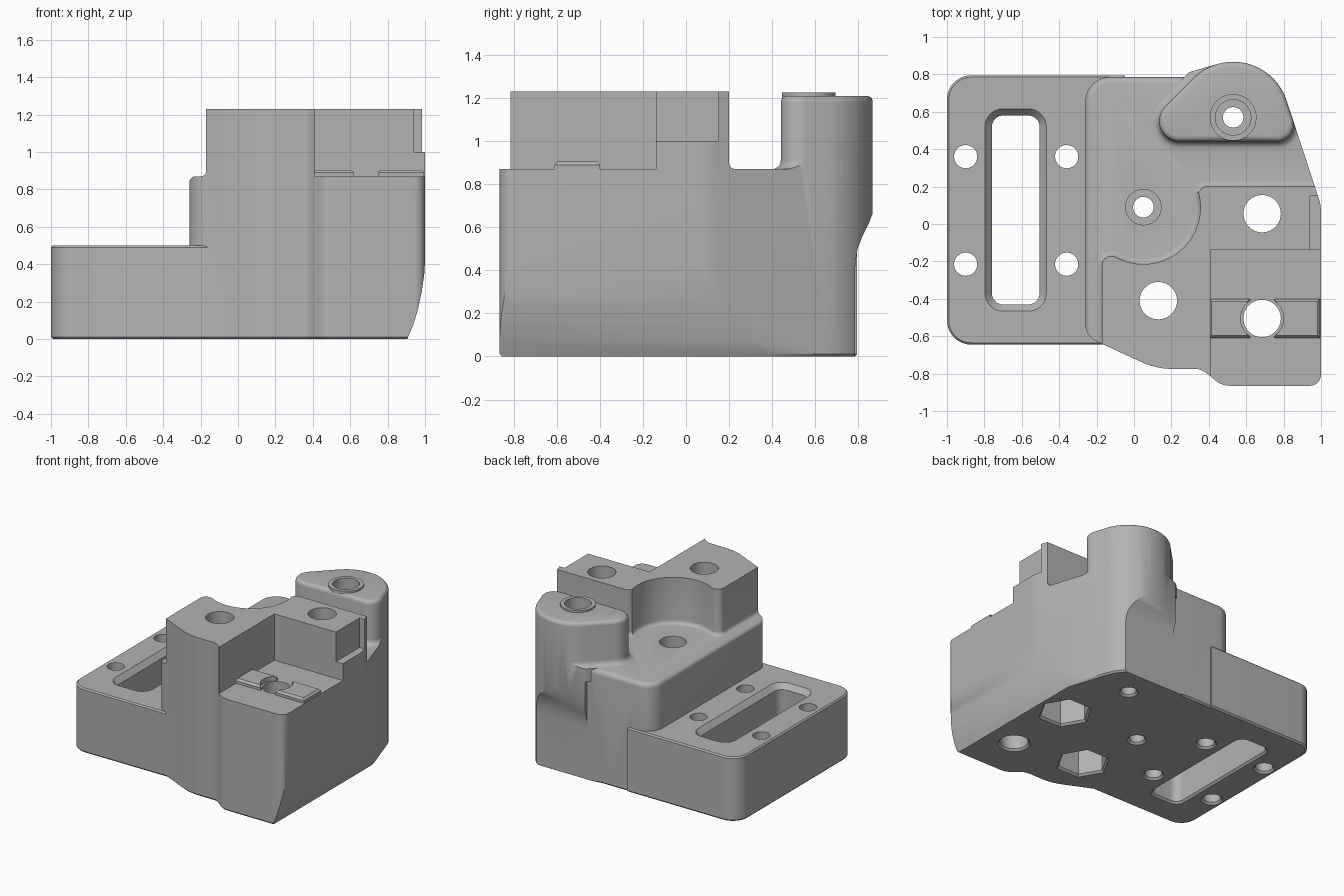
import bpy, bmesh
from math import sin, cos, radians, tan, pi
from mathutils import Vector, Matrix

cube = bpy.data.objects.get("Cube")
if cube:
    bpy.data.objects.remove(cube)

grey = bpy.data.materials.new("plastic grey")
grey.use_nodes = True
GREY = (0.45, 0.45, 0.45, 1)
grey.diffuse_color = GREY
grey.node_tree.nodes["Principled BSDF"].inputs["Base Color"].default_value = GREY


def rounded(corners, steps=10):
    """Counter-clockwise outline from (x, y, radius) corners."""
    out = []
    for i, (x, y, r) in enumerate(corners):
        p = Vector((x, y))
        if r == 0:
            out.append(p)
            continue
        a = (Vector(corners[i - 1][:2]) - p).normalized()
        b = (Vector(corners[(i + 1) % len(corners)][:2]) - p).normalized()
        half = a.angle(b) / 2
        centre = p + (a + b).normalized() * r / sin(half)
        start = p + a * r / tan(half) - centre
        end = p + b * r / tan(half) - centre
        sweep = start.angle_signed(end)
        for k in range(steps + 1):
            turn = Matrix.Rotation(-sweep * k / steps, 2)
            out.append(centre + turn @ start)
    return out


def circle(x, y, r, n=40, turn=0):
    return [Vector((x + r * cos(turn + 2 * pi * i / n), y + r * sin(turn + 2 * pi * i / n)))
            for i in range(n)]


def box(x0, x1, y0, y1):
    return rounded([(x0, y0, 0), (x1, y0, 0), (x1, y1, 0), (x0, y1, 0)])


def offset(pts, d):
    out = []
    for i, p in enumerate(pts):
        e1 = (p - pts[i - 1]).normalized()
        e2 = (pts[(i + 1) % len(pts)] - p).normalized()
        n1, n2 = Vector((e1.y, -e1.x)), Vector((e2.y, -e2.x))
        out.append(p + (n1 + n2) * d / (1 + n1.dot(n2)))
    return out


def loft(name, pts, rings, axes=None):
    """Stack the outline at each (height, outward offset) and cap both ends."""
    bm = bmesh.new()
    loops = [[bm.verts.new((q.x, q.y, z)) for q in offset(pts, d)] for z, d in rings]
    n = len(pts)
    for lo, hi in zip(loops, loops[1:]):
        for i in range(n):
            j = (i + 1) % n
            bm.faces.new((lo[i], lo[j], hi[j], hi[i]))
    bm.faces.new(loops[0][::-1])
    bm.faces.new(loops[-1])
    if axes:
        bm.transform(axes)
    bmesh.ops.recalc_face_normals(bm, faces=bm.faces)
    mesh = bpy.data.meshes.new(name)
    bm.to_mesh(mesh)
    bm.free()
    mesh.materials.append(grey)
    ob = bpy.data.objects.new(name, mesh)
    bpy.context.collection.objects.link(ob)
    return ob


def combine(target, operation, tools):
    bpy.context.view_layer.objects.active = target
    for tool in tools:
        mod = target.modifiers.new("cut", 'BOOLEAN')
        mod.operation, mod.solver, mod.object = operation, 'EXACT', tool
        bpy.ops.object.modifier_apply(modifier=mod.name)
        bpy.data.objects.remove(tool)


def round_top(z, r):
    return [(z - r * (1 - sin(radians(a))), -r * (1 - cos(radians(a)))) for a in range(0, 91, 18)]


def round_foot(z, r):
    return [(z - 0.1, r)] + [(z + r * (1 - cos(radians(a))), r * (1 - sin(radians(a))))
                             for a in range(0, 91, 18)]


FLOOR, TOP, POST_TOP, PLATE = 0.87, 1.23, 1.21, 0.5

# Main body: floor slab with a softened left and back rim
floor = rounded([(-0.26, -1.2, 0), (1.2, -1.2, 0), (1.2, 1.2, 0), (0.3, 1.2, 0),
                 (0.3, 0.785, 0), (-0.26, 0.785, 0.13)])
body = loft("mount_body", floor, [(-0.1, 0)] + round_top(FLOOR, 0.035))

# Raised block with a round scoop
scoop = [(0.05 + 0.305 * cos(radians(a)), 0.09 + 0.305 * sin(radians(a)), 0)
         for a in range(15, -121, -5)]
block = rounded([(-0.17, -1.3, 0), (1.3, -1.3, 0), (1.3, 0.2, 0), (0.37, 0.2, 0.03)]
                + scoop + [(-0.17, -0.17, 0.045)])
block = loft("block", block, round_foot(FLOOR, 0.03) + [(TOP, 0)])

# Back post with rounded rim
post = rounded([(-0.02, 0.44, 0.11), (0.888, 0.44, 0.09), (0.663, 1.127, 0.3)], 16)
post = loft("post", post, round_foot(FLOOR, 0.04) + round_top(POST_TOP, 0.03))
combine(body, 'UNION', [block, post])

# Outer wall trims everything to the footprint
wall = rounded([(-0.26, 0.785, 0.13), (-0.26, -0.6, 0.1), (0.12, -0.775, 0.4),
                (0.36, -0.775, 0.1), (0.47, -0.865, 0.12), (1, -0.865, 0.06),
                (1, 0.1, 0.25), (0.726, 0.935, 0.3), (0.2, 0.785, 0.4)], 14)
combine(body, 'INTERSECT', [loft("wall", wall, [(0, -0.012), (0.012, 0), (2, 0)])])

# Front pocket and side notch
combine(body, 'DIFFERENCE', [
    loft("pocket", box(0.41, 1.3, -1.3, -0.14), [(FLOOR, 0), (2, 0)]),
    loft("notch", box(0.94, 1.3, -0.3, 0.15), [(1.0, 0), (2, 0)])])

# Curved undercuts below the right side and the back bulge
side = [(0.89, -0.1), (1.3, -0.1), (1.3, 0.45), (1.002, 0.45), (0.996, 0.35), (0.982, 0.25),
        (0.96, 0.15), (0.935, 0.07), (0.905, 0)]
back = [(0.785, -0.1), (1.2, -0.1), (1.2, 0.7), (0.874, 0.7), (0.865, 0.66), (0.85, 0.62),
        (0.82, 0.56), (0.797, 0.5), (0.787, 0.44), (0.785, 0.4)]
along_y = Matrix(((1, 0, 0, 0), (0, 0, -1, 0), (0, 1, 0, 0), (0, 0, 0, 1)))
along_x = Matrix(((0, 0, 1, 0), (1, 0, 0, 0), (0, 1, 0, 0), (0, 0, 0, 1)))
combine(body, 'DIFFERENCE', [
    loft("side_cut", [Vector(p) for p in side], [(-1.5, 0), (1.5, 0)], along_y),
    loft("back_cut", [Vector(p) for p in back], [(-1.5, 0), (1.5, 0)], along_x)])

# Side plate and the raised ring on the post
plate = rounded([(-1, -0.645, 0.13), (-0.05, -0.645, 0), (-0.05, 0.795, 0), (-1, 0.795, 0.13)])
combine(body, 'UNION', [
    loft("plate", plate, [(0, -0.012), (0.012, 0), (PLATE - 0.01, 0), (PLATE, -0.01)]),
    loft("ring", circle(0.53, 0.57, 0.125), [(1.1, 0), (1.225, 0)])])

# Slot with bevelled rims
slot = rounded([(-0.76, -0.43, 0.06), (-0.505, -0.43, 0.06), (-0.505, 0.58, 0.06), (-0.76, 0.58, 0.06)])
cuts = [loft("slot", slot, [(-0.01, 0.025), (0.015, 0), (PLATE - 0.04, 0), (PLATE + 0.01, 0.045)])]

# Through holes
drilled = [(x, y, 0.062) for x in (-0.9, -0.36) for y in (0.36, -0.215)]
drilled += [(0.53, 0.57, 0.055), (0.05, 0.09, 0.055),
            (0.685, 0.055, 0.1), (0.13, -0.41, 0.1), (0.685, -0.505, 0.1)]
for x, y, r in drilled:
    cuts.append(loft("hole", circle(x, y, r), [(-0.01, 0.025), (0.015, 0), (2, 0)]))

# Counterbores and hexagonal nut pockets
for x, y, z in ((0.53, 0.57, 1.08), (0.05, 0.09, 0.74)):
    cuts.append(loft("counterbore", circle(x, y, 0.095), [(z, 0), (2, 0)]))
for x, y in ((0.685, 0.055), (0.13, -0.41)):
    cuts.append(loft("nut_pocket", circle(x, y, 0.18, 6), [(-0.01, 0.025), (0.015, 0), (0.25, 0)]))
combine(body, 'DIFFERENCE', cuts)

# Clamp pads on the pocket floor, curved around the hole
pads = []
for name, x0, x1 in (("left_clamp_pad", 0.75, 0.995), ("right_clamp_pad", 0.4, 0.62)):
    pad = loft(name, box(x0, x1, -0.61, -0.4), [(FLOOR - 0.02, 0), (FLOOR + 0.02, 0), (FLOOR + 0.035, -0.015)])
    combine(pad, 'DIFFERENCE', [loft("gap", circle(0.685, -0.505, 0.115), [(0.5, 0), (1.5, 0)])])
    pads.append(pad)

bpy.ops.object.select_all(action='DESELECT')
for ob in [body] + pads:
    ob.select_set(True)
bpy.context.view_layer.objects.active = body
bpy.ops.object.shade_smooth_by_angle(angle=radians(30))
